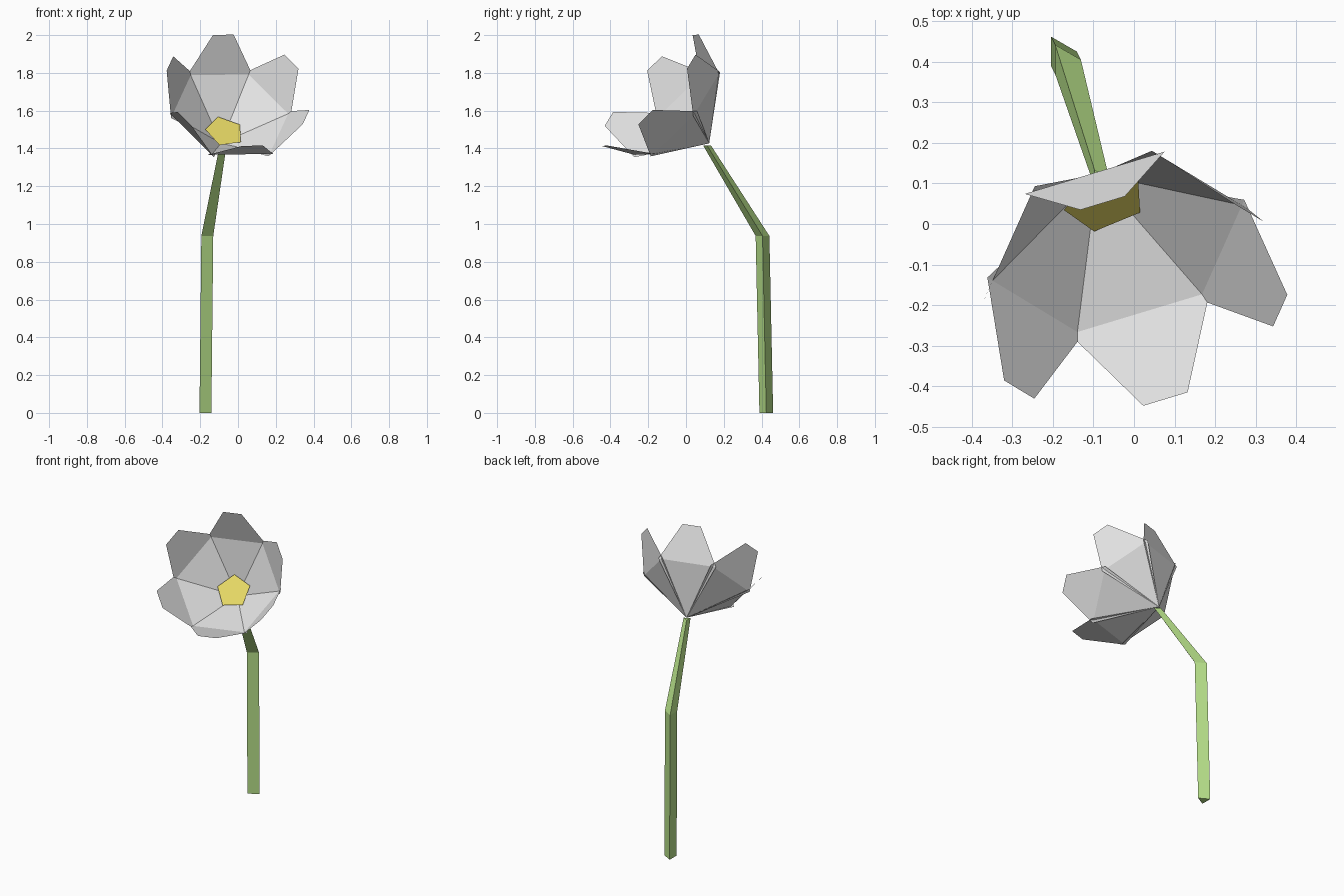
import bpy
import math
from mathutils import Vector

if "Cube" in bpy.data.objects:
    bpy.data.objects.remove(bpy.data.objects["Cube"])


def material(name, rgb):
    m = bpy.data.materials.new(name)
    m.diffuse_color = (*rgb, 1)
    m.use_nodes = True
    m.node_tree.nodes["Principled BSDF"].inputs["Base Color"].default_value = m.diffuse_color
    return m


white = material("petal_white", (0.8, 0.8, 0.8))
green = material("stem_green", (0.47, 0.74, 0.25))
yellow = material("centre_yellow", (0.8, 0.69, 0.13))


def make(name, verts, faces, mat):
    me = bpy.data.meshes.new(name)
    me.from_pydata([tuple(v) for v in verts], [], faces)
    me.materials.append(mat)
    me.update()
    ob = bpy.data.objects.new(name, me)
    bpy.context.collection.objects.link(ob)
    return ob


# Tilted frame of the blossom: axis, direction of the back petal, base point
axis = Vector((0.21, -0.727, 0.653)).normalized()
back = Vector((-0.077, 0.24, 0.292))
back = (back - axis * back.dot(axis)).normalized()
side = axis.cross(back)
base = Vector((0.0, -0.19, 1.708)) - axis * 0.43

# Six petals: a triangle from the base up to the crease, then a steeper tip
for i in range(6):
    a = i * math.tau / 6
    out = back * math.cos(a) + side * math.sin(a)
    across = axis.cross(out)
    mid = base + axis * 0.233 + out * 0.278
    tip = base + axis * 0.43 + out * 0.388
    verts = [base,
             mid - across * 0.18, mid + across * 0.18,
             tip + across * 0.057, tip - across * 0.057]
    make(f"petal_{i + 1}", verts, [(0, 1, 2), (1, 4, 3, 2)], white)

# Flat five-sided flower centre
first = Vector((-1.0, 0.0, -0.05))
first = (first - axis * first.dot(axis)).normalized()
second = axis.cross(first)
centre = base + axis * 0.095
ring = [centre + (first * math.cos(k * math.tau / 5)
                  + second * math.sin(k * math.tau / 5)) * 0.105 for k in range(5)]
make("flower_centre", ring, [tuple(range(5))], yellow)

# Three-sided bent stem: (centre x, y, z, radius) per section
sections = [(-0.183, 0.425, 0.0, 0.042),
            (-0.173, 0.405, 0.937, 0.042),
            (-0.085, 0.112, 1.415, 0.024)]
verts = [(x + r * math.cos(k * math.tau / 3), y + r * math.sin(k * math.tau / 3), z)
         for x, y, z, r in sections for k in range(3)]
faces = [(2, 1, 0), (6, 7, 8)]
for s in (0, 3):
    for k in range(3):
        n = (k + 1) % 3
        faces.append((s + k, s + n, s + 3 + n, s + 3 + k))
make("stem", verts, faces, green)
